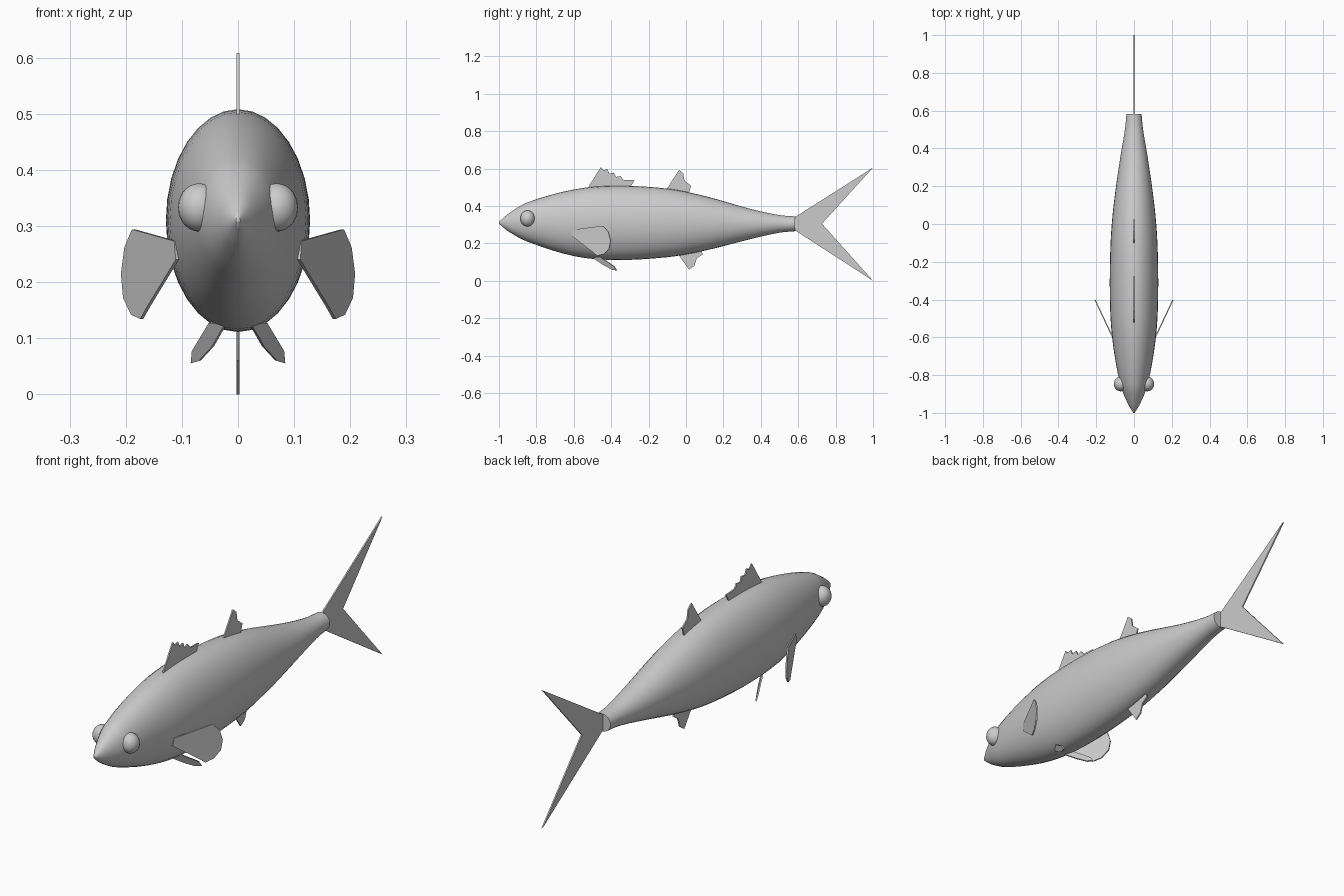
import bpy, bmesh, math
from mathutils import Vector

cube = bpy.data.objects.get("Cube")
if cube:
    bpy.data.objects.remove(cube)

grey = bpy.data.materials.new("plain grey")
grey.use_nodes = True
grey.diffuse_color = (0.6, 0.6, 0.6, 1)
grey.node_tree.nodes["Principled BSDF"].inputs["Base Color"].default_value = (0.6, 0.6, 0.6, 1)


def finish(name, bm, angle=35):
    bmesh.ops.recalc_face_normals(bm, faces=bm.faces)
    mesh = bpy.data.meshes.new(name)
    bm.to_mesh(mesh)
    bm.free()
    mesh.materials.append(grey)
    obj = bpy.data.objects.new(name, mesh)
    bpy.context.collection.objects.link(obj)
    bpy.ops.object.select_all(action="DESELECT")
    obj.select_set(True)
    bpy.context.view_layer.objects.active = obj
    bpy.ops.object.shade_smooth_by_angle(angle=math.radians(angle))
    return obj


def plate(name, outline, thickness=0.006):
    """Thin fin from a 3D outline, thickened evenly about its plane."""
    bm = bmesh.new()
    face = bm.faces.new([bm.verts.new(p) for p in outline])
    face.normal_update()
    step = face.normal * thickness
    bmesh.ops.translate(bm, verts=bm.verts, vec=-step / 2)
    new = bmesh.ops.extrude_face_region(bm, geom=[face], use_keep_orig=True)
    bmesh.ops.translate(bm, vec=step, verts=[v for v in new["geom"] if isinstance(v, bmesh.types.BMVert)])
    return finish(name, bm)


def spline(a, b, c, d, t):
    """Smooth curve from b to c that allows uneven station spacing."""
    span = c[0] - b[0]
    m0 = (c - a) / (c[0] - a[0]) * span
    m1 = (d - b) / (d[0] - b[0]) * span
    return (b * (2*t**3 - 3*t**2 + 1) + m0 * (t**3 - 2*t**2 + t)
            + c * (3*t**2 - 2*t**3) + m1 * (t**3 - t**2))


# Body: oval rings lofted along y; stations are (y, top, bottom, half width)
stations = [Vector(s) for s in (
    (-1, 0.315, 0.305, 0.004), (-0.95, 0.358, 0.264, 0.033), (-0.85, 0.418, 0.21, 0.073),
    (-0.6, 0.488, 0.132, 0.116), (-0.38, 0.508, 0.111, 0.128), (-0.1, 0.493, 0.126, 0.124),
    (0.1, 0.453, 0.161, 0.108), (0.35, 0.383, 0.224, 0.073), (0.5, 0.351, 0.257, 0.048),
    (0.583, 0.344, 0.265, 0.04))]
ends = [2 * stations[0] - stations[1]] + stations + [2 * stations[-1] - stations[-2]]
rows = [spline(*ends[i:i + 4], k / 4) for i in range(len(stations) - 1) for k in range(4)]
rows.append(stations[-1])
SIDES = 32
bm = bmesh.new()
rings = []
for y, top, bottom, width in rows:
    angles = [math.tau * k / SIDES for k in range(SIDES)]
    rings.append([bm.verts.new((width * math.cos(a), y,
                                (top + bottom) / 2 + (top - bottom) / 2 * math.sin(a))) for a in angles])
for r, s in zip(rings, rings[1:]):
    for k in range(SIDES):
        n = (k + 1) % SIDES
        bm.faces.new((r[k], r[n], s[n], s[k]))
bm.faces.new(rings[0])
bm.faces.new(rings[-1])
finish("body", bm, 50)

# Fins on the centre line, outlined in (y, z)
centre_fins = {
    "front_dorsal_fin": [(-0.53, 0.48), (-0.52, 0.505), (-0.455, 0.608), (-0.44, 0.59), (-0.42, 0.597),
                         (-0.41, 0.573), (-0.385, 0.578), (-0.375, 0.555), (-0.35, 0.56),
                         (-0.335, 0.54), (-0.275, 0.537), (-0.31, 0.48)],
    "rear_dorsal_fin": [(-0.11, 0.48), (-0.037, 0.593), (-0.015, 0.575), (-0.008, 0.535),
                        (0.027, 0.508), (0.01, 0.45)],
    "anal_fin": [(-0.055, 0.16), (0.016, 0.06), (0.045, 0.08), (0.058, 0.12), (0.09, 0.142), (0.07, 0.18)],
    "tail_fin": [(0.57, 0.34), (0.59, 0.345), (1, 0.605), (0.727, 0.305), (1, 0), (0.59, 0.265), (0.57, 0.27)],
}
for name, outline in centre_fins.items():
    plate(name, [(0, y, z) for y, z in outline])

# Paired parts
pectoral = [(-0.61, 0.24), (-0.604, 0.273), (-0.444, 0.294), (-0.415, 0.262), (-0.402, 0.215),
            (-0.41, 0.172), (-0.44, 0.142), (-0.475, 0.134), (-0.5, 0.155)]
pelvic = [(0.022, -0.5, 0.125), (0.05, -0.46, 0.128), (0.08, -0.385, 0.078),
          (0.082, -0.37, 0.056), (0.068, -0.395, 0.06), (0.045, -0.44, 0.085)]
for side, s in (("left", 1), ("right", -1)):
    plate(side + "_pectoral_fin", [(s * (0.12 + 0.47 * (y + 0.585)), y, z) for y, z in pectoral])
    plate(side + "_pelvic_fin", [(s * x, y, z) for x, y, z in pelvic])
    bm = bmesh.new()
    bmesh.ops.create_uvsphere(bm, u_segments=24, v_segments=14, radius=1)
    bmesh.ops.scale(bm, verts=bm.verts, vec=(0.038, 0.039, 0.043))
    bmesh.ops.translate(bm, verts=bm.verts, vec=(s * 0.069, -0.847, 0.333))
    finish(side + "_eye", bm)
